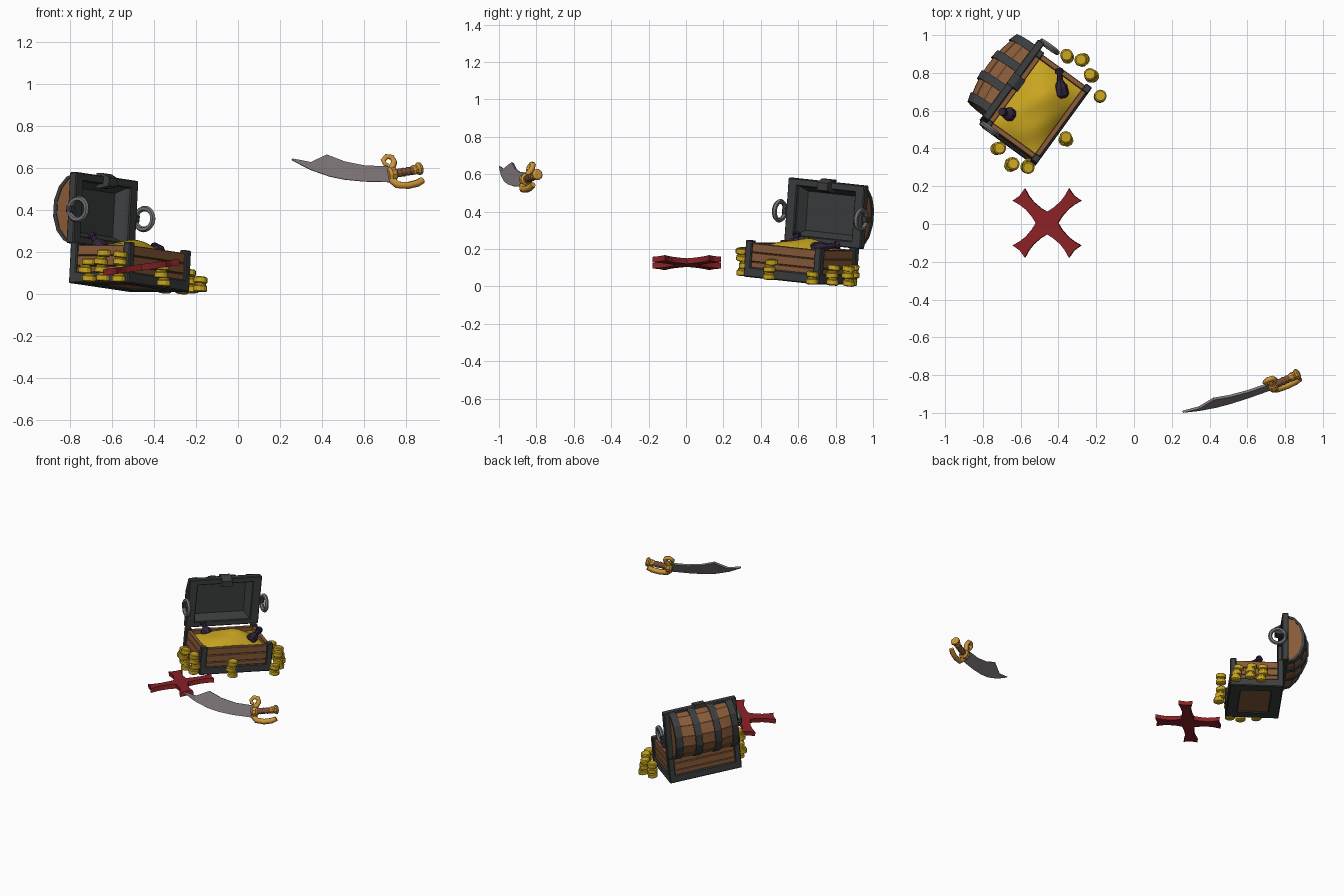
import bpy, bmesh, math, random
from mathutils import Vector, Matrix

if "Cube" in bpy.data.objects:
    bpy.data.objects.remove(bpy.data.objects["Cube"])
random.seed(4)

def mat(name, hexcol):
    m = bpy.data.materials.new(name)
    c = [int(hexcol[i:i + 2], 16) / 255 for i in (0, 2, 4)]
    m.diffuse_color = [((v + 0.055) / 1.055) ** 2.4 for v in c] + [1]
    m.use_nodes = True
    m.node_tree.nodes["Principled BSDF"].inputs["Base Color"].default_value = m.diffuse_color
    return m

WOOD, IRON = mat("wood", "8a5c3a"), mat("dark_iron", "3c3e3f")
COIN, HILT = mat("coin_gold", "c9a520"), mat("hilt_gold", "cf9638")
STEEL, RING = mat("blade_steel", "81787b"), mat("ring_metal", "747477")
RED, GLASS = mat("red_paint", "8a2227"), mat("purple_glass", "33243c")
GRIP = mat("grip_leather", "7d5038")

# chest frame: turned on the ground and slightly rolled; the box sits a little forward in it
CHEST = (Matrix.Translation((-0.52, 0.62, 0.03)) @ Matrix.Rotation(math.radians(54), 4, 'Z')
         @ Matrix.Rotation(math.radians(5), 4, 'Y'))
BODY = CHEST @ Matrix.Translation((-0.008, -0.006, 0))

def finish(bm, name, m, M=Matrix(), smooth=False):
    bmesh.ops.recalc_face_normals(bm, faces=bm.faces)
    bm.transform(M)
    me = bpy.data.meshes.new(name)
    bm.to_mesh(me); bm.free()
    me.materials.append(m)
    for p in me.polygons:
        p.use_smooth = smooth
    ob = bpy.data.objects.new(name, me)
    bpy.context.collection.objects.link(ob)
    return ob

def box(name, m, x, y, z, M=CHEST, bevel=0.0):
    bm = bmesh.new()
    bmesh.ops.create_cube(bm, size=1)
    for v in bm.verts:
        v.co = [(a[0] + a[1]) / 2 + c * (a[1] - a[0]) for a, c in zip((x, y, z), v.co)]
    if bevel:
        bmesh.ops.bevel(bm, geom=bm.edges[:], offset=bevel, segments=1, affect='EDGES')
    return finish(bm, name, m, M)

def loft(name, m, rings, M=Matrix(), caps=True):
    bm = bmesh.new()
    rings = [[bm.verts.new(p) for p in r] for r in rings]
    for a, b in zip(rings, rings[1:]):
        for i in range(len(a)):
            j = (i + 1) % len(a)
            bm.faces.new((a[i], a[j], b[j], b[i]))
    if caps:
        bm.faces.new(rings[0])
    bm.faces.new(rings[-1])
    return finish(bm, name, m, M)

def prism(name, m, pts, vec, M=CHEST):
    return loft(name, m, [pts, [Vector(p) + Vector(vec) for p in pts]], M)

def lathe(name, m, p0, p1, profile, sides=10):
    """profile: (fraction along p0-p1, radius)"""
    p0, p1 = Vector(p0), Vector(p1)
    q = (p1 - p0).to_track_quat('Z', 'Y')
    angles = [2 * math.pi * i / sides for i in range(sides)]
    return loft(name, m, [[p0.lerp(p1, t) + q @ Vector((r * math.cos(a), r * math.sin(a), 0)) for a in angles]
                          for t, r in profile])

# ---- chest box: planks, floor, corner posts, base trim
W, D = 0.24, 0.167
for s in (-1, 1):
    for i in range(3):
        z0, z1 = 0.035 + i * 0.05, 0.083 + i * 0.05
        o = random.uniform(0, 0.005)
        box("long_plank", WOOD, (-W + 0.004, W - 0.004), sorted((s * (D - 0.03), s * (D - o))), (z0, z1), BODY, 0.003)
        box("end_plank", WOOD, sorted((s * (W - 0.03), s * (W - o))), (-D + 0.004, D - 0.004), (z0, z1), BODY, 0.003)
    box("base_trim_long", IRON, (-0.25, 0.25), sorted((s * 0.176, s * 0.1)), (0, 0.055), BODY, 0.006)
    box("base_trim_end", IRON, sorted((s * 0.25, s * 0.165)), (-0.175, 0.175), (0, 0.055), BODY, 0.006)
    for t in (-1, 1):
        box("corner_post", IRON, sorted((s * 0.25, s * 0.208)), sorted((t * 0.176, t * 0.136)),
            (0.0, 0.197), BODY, 0.005)
box("floor_panel", WOOD, (-0.18, 0.18), (-0.12, 0.12), (0.008, 0.03), BODY)

# ---- gold heap filling the box
bm = bmesh.new()
bmesh.ops.create_grid(bm, x_segments=18, y_segments=14, size=1)
for v in bm.verts:
    x, y = v.co.x, v.co.y
    bump = max(0, 1 - x * x) * max(0, 1 - y * y)
    wave = 0.012 * math.sin(4.5 * x + 1.5 * y) * math.cos(3 * y) * bump
    v.co = (x * 0.217, y * 0.143, 0.155 + 0.07 * bump + wave)
finish(bm, "gold_heap", COIN, BODY, True)

# ---- open lid: barrel shell standing at the back, fuller in the middle
def arc(bulge, half, x, n=7):
    bulge += max(-0.01, 0.033 * (1 - (x / 0.2) ** 2))
    return [(x, 0.185 + bulge * math.sin(math.pi * i / n), 0.36 - half * math.cos(math.pi * i / n))
            for i in range(n + 1)]

def arch(name, m, outer, inner, xs):
    loft(name, m, [arc(*outer, x) + (arc(*inner, x)[::-1] if inner else []) for x in xs], CHEST)

arch("lid_barrel", WOOD, (0.118, 0.16), (0.10, 0.143), [i * 0.03 for i in range(-7, 8)])
for s in (-1, 1):
    arch("lid_end", WOOD, (0.114, 0.156), None, (s * 0.214, s * 0.2))
for x in (-0.196, -0.067, 0.067, 0.196):
    arch("lid_strap", IRON, (0.133, 0.17), (0.112, 0.155), (x - 0.023, x + 0.023))
for i in range(1, 6):   # raised planks between the straps
    rings = []
    for k in range(-5, 6):
        a, b = [Vector(p) for p in arc(0.123, 0.165, k * 0.04)[i:i + 2]]
        c, d, dy = a.lerp(b, 0.05), a.lerp(b, 0.95), Vector((0, 0.01, 0))
        rings.append([c, d, d - dy, c - dy])
    loft("lid_plank", WOOD, rings, CHEST)
for z in ((0.192, 0.23), (0.492, 0.532)):
    box("lid_rim_rail", IRON, (-0.253, 0.253), (0.158, 0.2), z, bevel=0.005)
for s in (-1, 1):
    box("lid_rim_side", IRON, sorted((s * 0.253, s * 0.192)), (0.158, 0.2), (0.2, 0.53), bevel=0.005)
# sunken inside of the lid: sloped walls and a flat panel
loft("lid_lining", IRON, [[(sx * x, y, 0.361 + sz * z) for sx, sz in ((-1, -1), (1, -1), (1, 1), (-1, 1))]
                          for x, y, z in ((0.196, 0.175, 0.135), (0.17, 0.235, 0.105))], CHEST, caps=False)
prism("lid_latch", IRON, [(-0.035, 0.165, 0.475), (-0.035, 0.125, 0.485), (-0.035, 0.125, 0.525),
                          (-0.035, 0.16, 0.545), (-0.035, 0.2, 0.545), (-0.035, 0.2, 0.475)], (0.07, 0, 0))

# ---- ring handles on the lid ends
for s in (-1, 1):
    bpy.ops.mesh.primitive_torus_add(major_segments=20, minor_segments=6, major_radius=0.05, minor_radius=0.0135)
    r = bpy.context.object
    r.name = "ring_handle"
    r.data.materials.append(RING)
    r.matrix_world = CHEST @ Matrix.Translation((s * 0.27, 0.127, 0.352)) @ Matrix.Rotation(math.pi / 2, 4, 'Y')
    box("ring_mount", IRON, sorted((s * 0.25, s * 0.282)), (0.16, 0.19), (0.335, 0.37), bevel=0.004)

# ---- bottles half buried in the gold
BOTTLE = [(0, 0.026), (0.1, 0.038), (0.4, 0.034), (0.6, 0.016), (0.85, 0.014), (0.86, 0.023), (1, 0.022)]
lathe("bottle_right", GLASS, (-0.38, 0.67, 0.195), (-0.398, 0.82, 0.225), BOTTLE, 8)
lathe("bottle_left", GLASS, (-0.65, 0.578, 0.21), (-0.70, 0.595, 0.285), BOTTLE, 8)

# ---- coin stacks standing on the tilted ground
EDGE = [(0, 0.025), (0.12, 0.033), (0.68, 0.033), (0.8, 0.026), (1, 0.026)]
for x, y, n in ((-.36, .885, 3), (-.277, .873, 3), (-.224, .788, 3), (-.187, .68, 2),
                (-.36, .45, 3), (-.72, .40, 3), (-.647, .312, 4), (-.562, .307, 4)):
    g = 0.03 - 0.0875 * (0.588 * (x + 0.52) + 0.809 * (y - 0.62))
    for i in range(n):
        a = random.uniform(0, 6.28)
        c = Vector((x + 0.009 * math.cos(a), y + 0.009 * math.sin(a), g + 0.002 + i * 0.039))
        up = Vector((0.05 + random.uniform(-.08, .08), 0.07 + random.uniform(-.08, .08), 1)).normalized() * 0.04
        lathe("coin", COIN, c, c + up, EDGE[:-1] if i == n - 1 else EDGE, 12)

# ---- red cross marker with flared arms
half = [(0.042, 0.042), (0.08, 0.033), (0.13, 0.029), (0.17, 0.034), (0.213, 0.046)]
pts = []
for k in range(4):
    a = math.radians(45 + 90 * k)
    for u, v in [(u, -v) for u, v in half] + [(0.205, 0)] + half[:0:-1]:
        pts.append((u * math.cos(a) - v * math.sin(a), u * math.sin(a) + v * math.cos(a), -0.015))
prism("cross_marker", RED, pts, (0, 0, 0.03),
      Matrix.Translation((-0.46, 0.005, 0.127)) @ Matrix.Rotation(math.radians(-8), 4, 'Y'))

# ---- cutlass: its leaning plane is found from front-view x, z
N = Vector((0.945, 0.345, 0)).cross(Vector((-0.137, 0.40, 0.906))).normalized()
def P(x, z, t=0.0):
    b = (z - 0.57) / 0.906
    a = (x - 0.71 + 0.137 * b) / 0.945
    return Vector((x, -0.866 + 0.345 * a + 0.40 * b, z)) + N * t

top = [(.258, .643), (.345, .626), (.421, .662), (.507, .629), (.602, .610), (.725, .605)]
low = [(.26, .636), (.345, .592), (.436, .560), (.51, .545), (.602, .536), (.725, .533)]
loft("cutlass_blade", STEEL, [[P(*p, t) for p, t in ((a, 0.007), (a, -0.007), (b, -0.002), (b, 0.002))]
                              for a, b in zip(top, low)])

cu = bpy.data.curves.new("cutlass_guard", 'CURVE')   # curled guard and hand bow
cu.dimensions, cu.bevel_depth, cu.bevel_resolution, cu.use_fill_caps = '3D', 0.016, 1, True
path = [(.88, .543, 1.0), (.855, .528, 1.15), (.81, .517, 1.15), (.76, .52, 1.2), (.737, .54, 1.25), (.728, .575, 1.25),
        (.735, .605, 1.1), (.745, .63, .95), (.733, .652, .9), (.708, .655, .85), (.692, .637, .8), (.70, .62, .7),
        (.715, .615, .6)]
sp = cu.splines.new('POLY')
sp.points.add(len(path) - 1)
for pt, (x, z, r) in zip(sp.points, path):
    pt.co = (*P(x, z), 1)
    pt.radius = r
cu.materials.append(HILT)
guard = bpy.data.objects.new("cutlass_guard", cu)
bpy.context.collection.objects.link(guard)
bpy.ops.object.select_all(action='DESELECT')
guard.select_set(True)
bpy.context.view_layer.objects.active = guard
bpy.ops.object.convert(target='MESH')

lathe("guard_collar", HILT, P(.715, .568), P(.755, .573), [(0, .026), (.3, .036), (.8, .034), (1, .024)], 10)
lathe("cutlass_grip", GRIP, P(.74, .572), P(.84, .59),
      [(i / 10, 0.022 if i % 2 else 0.0185) for i in range(11)], 10)
lathe("cutlass_pommel", HILT, P(.825, .588), P(.875, .60),
      [(0, .019), (.25, .024), (.5, .022), (.7, .031), (.9, .030), (1, .02)], 10)
